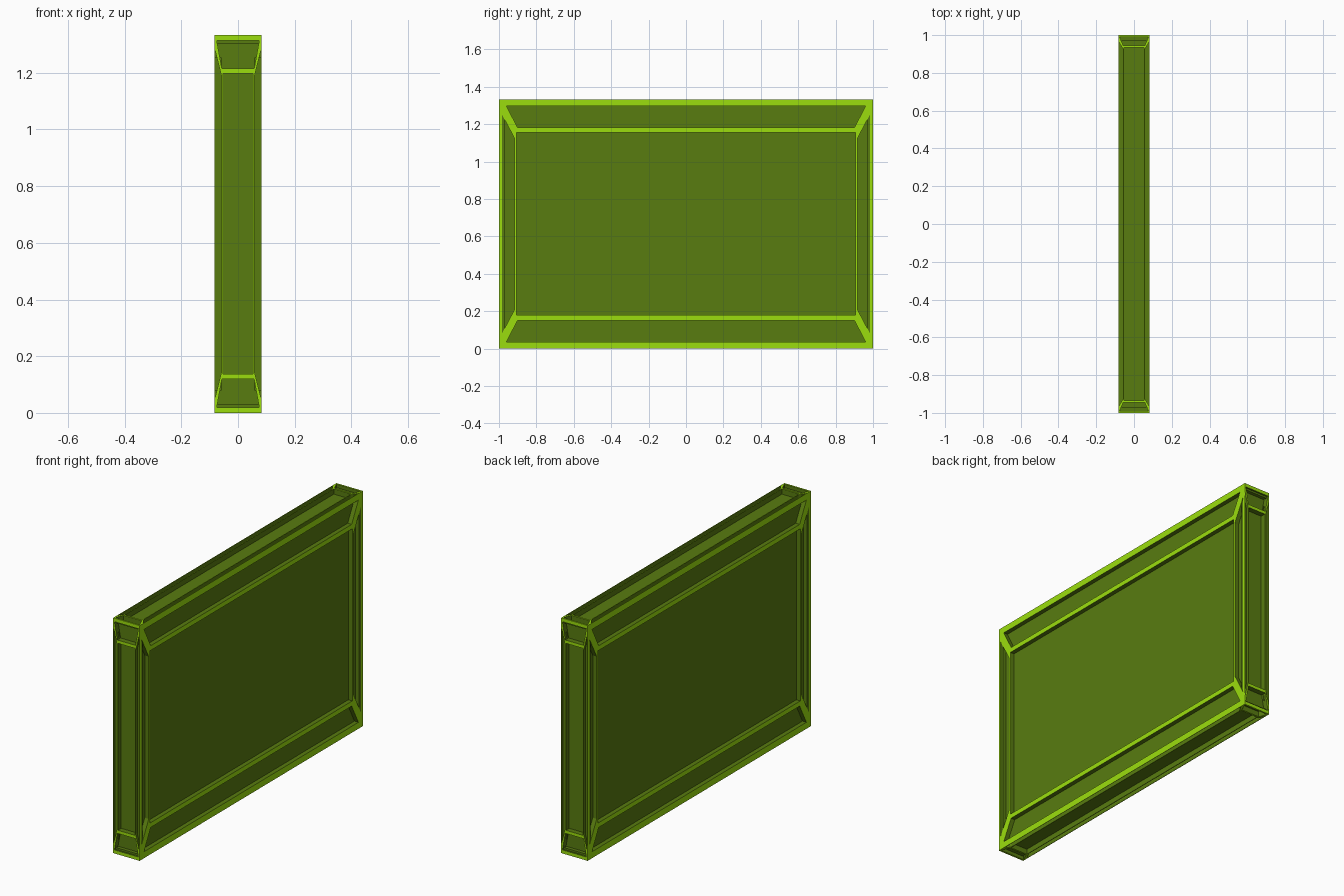
import bpy, bmesh
from mathutils import Vector

if "Cube" in bpy.data.objects:
    bpy.data.objects.remove(bpy.data.objects["Cube"])

HALF = Vector((0.083, 1.0, 0.6667))


def material(name, color):
    m = bpy.data.materials.new(name)
    m.diffuse_color = color
    m.use_nodes = True
    m.node_tree.nodes["Principled BSDF"].inputs["Base Color"].default_value = m.diffuse_color
    return m


frame_mat = material("lime_frame", (0.33, 0.73, 0.004, 1))
panel_mat = material("dark_green_panel", (0.098, 0.2, 0.005, 1))


def build_side(bm, axis, sign, centre, end_out, end_in, side_out, side_in, depth):
    """One box face: flush frame bars around a centre panel and four trapezoid recesses."""
    ua, va = [a for a in range(3) if a != axis]

    def vert(p, d=0.0):
        co = Vector((0, 0, HALF.z))
        co[axis] += sign * (HALF[axis] - d)
        co[ua] += p[0]
        co[va] += p[1]
        return bm.verts.new(co)

    def face(verts, mat):
        f = bm.faces.new(verts)
        f.material_index = mat
        f.normal_update()
        return f

    def rect(u, v):
        return [(-u, -v), (u, -v), (u, v), (-u, v)]

    # outlines: outer rim, centre panel, and trapezoids in corner order
    outer, inner = rect(HALF[ua], HALF[va]), rect(*centre)
    eo, ei, so, si = (rect(*p) for p in (end_out, end_in, side_out, side_in))
    traps = []
    for i in range(4):
        j = (i + 1) % 4
        a, b = (eo, ei) if i % 2 == 0 else (so, si)
        traps.append([a[i], a[j], b[j], b[i]])

    O = [vert(p) for p in outer]
    C = [vert(p) for p in inner]
    T = [[vert(p) for p in t] for t in traps]

    # flush frame: rims, inner bars and diagonal corner braces
    made = []
    for i in range(4):
        j = (i + 1) % 4
        t, prev = T[i], T[i - 1]
        made.append(face([O[i], O[j], t[1], t[0]], 0))
        made.append(face([t[3], t[2], C[j], C[i]], 0))
        made.append(face([O[i], t[0], t[3], C[i], prev[2], prev[1]], 0))

    # recessed panels with walls
    for pts, ring in [(inner, C)] + list(zip(traps, T)):
        low = [vert(p, depth) for p in pts]
        made.append(face(low, 1))
        for i in range(4):
            j = (i + 1) % 4
            made.append(face([ring[i], ring[j], low[j], low[i]], 1))

    # face outwards
    want = Vector((0, 0, 0))
    want[axis] = sign
    if made[0].normal.dot(want) < 0:
        bmesh.ops.reverse_faces(bm, faces=made)


# axis: centre, end trapezoid outer/inner corner, side trapezoid outer/inner corner, depth
SIDES = {
    0: ((0.906, 0.488), (0.96, 0.630), (0.90, 0.515), (0.985, 0.587), (0.918, 0.460), 0.025),
    1: ((0.0535, 0.530), (0.075, 0.647), (0.057, 0.548), (0.0805, 0.611), (0.0575, 0.520), 0.03),
    2: ((0.0535, 0.935), (0.076, 0.990), (0.057, 0.945), (0.0805, 0.965), (0.0575, 0.925), 0.03),
}

bm = bmesh.new()
for axis, spec in SIDES.items():
    for sign in (-1, 1):
        build_side(bm, axis, sign, *spec)
bmesh.ops.remove_doubles(bm, verts=bm.verts, dist=1e-5)

mesh = bpy.data.meshes.new("panelled_slab")
bm.to_mesh(mesh)
bm.free()
mesh.materials.append(frame_mat)
mesh.materials.append(panel_mat)
slab = bpy.data.objects.new("panelled_slab", mesh)
bpy.context.collection.objects.link(slab)
